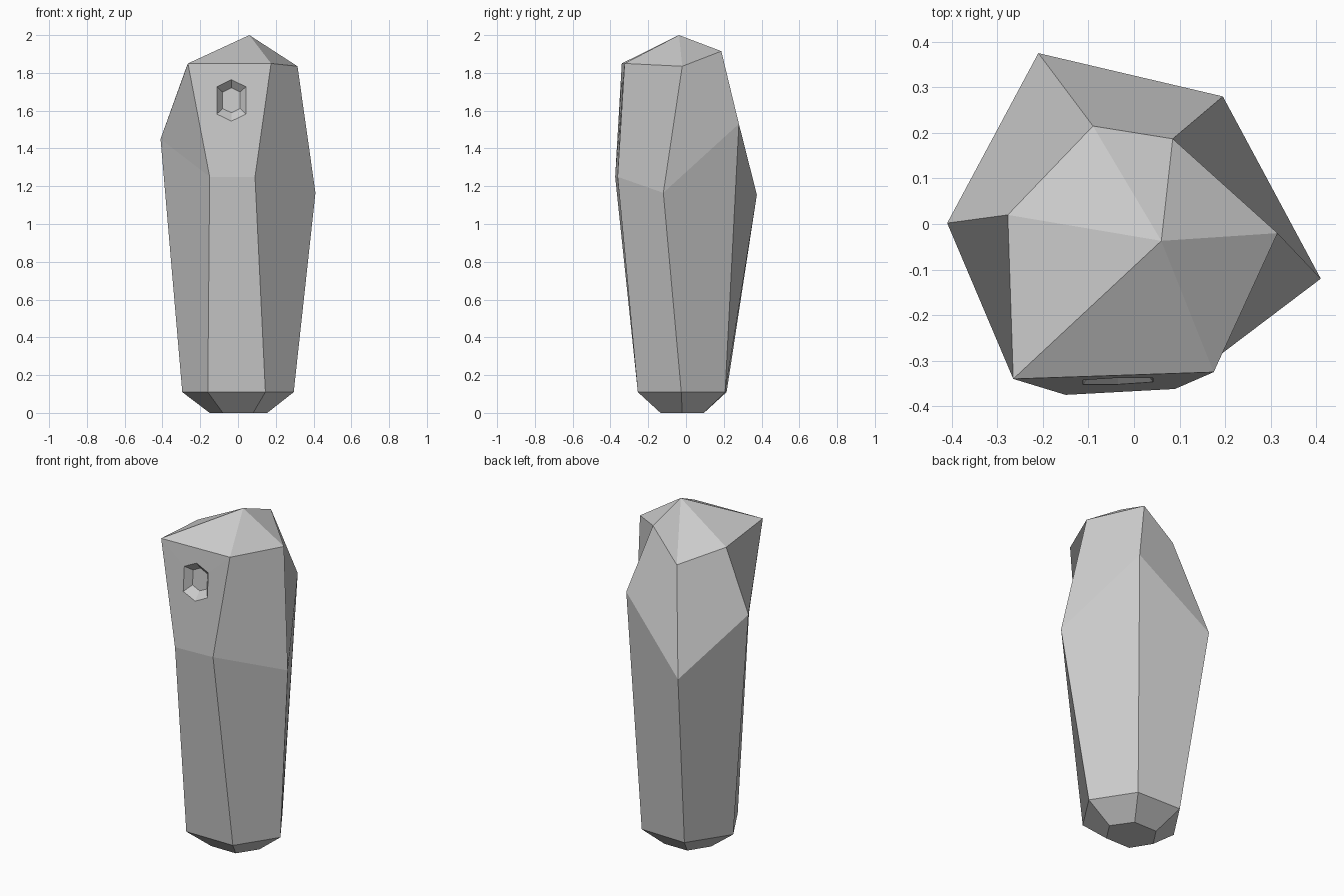
import bpy, bmesh

if "Cube" in bpy.data.objects:
    bpy.data.objects.remove(bpy.data.objects["Cube"])

def loft(name, rings, tip=None):
    """Stack equal-length rings into a closed solid, optionally ending in a tip."""
    bm = bmesh.new()
    vs = [[bm.verts.new(p) for p in ring] for ring in rings]
    n = len(rings[0])
    bm.faces.new(vs[0][::-1])
    for lo, hi in zip(vs, vs[1:]):
        for i in range(n):
            j = (i + 1) % n
            bm.faces.new((lo[i], lo[j], hi[j], hi[i]))
    if tip:
        t = bm.verts.new(tip)
        for i in range(n):
            bm.faces.new((vs[-1][i], vs[-1][(i + 1) % n], t))
    else:
        bm.faces.new(vs[-1])
    bmesh.ops.recalc_face_normals(bm, faces=bm.faces)
    me = bpy.data.meshes.new(name)
    bm.to_mesh(me)
    bm.free()
    ob = bpy.data.objects.new(name, me)
    bpy.context.collection.objects.link(ob)
    return ob

# Crystal body: irregular six-sided rings, counter-clockwise from front left
foot = [(-.08, -.135, 0), (.08, -.135, 0), (.155, -.02, 0),
        (.075, .095, 0), (-.075, .095, 0), (-.15, -.02, 0)]
base = [(-.16, -.255, .11), (.145, -.255, .11), (.295, -.025, .11),
        (.145, .207, .11), (-.14, .215, .11), (-.295, -.02, .11)]
waist = [(-.15, -.375, 1.25), (.09, -.362, 1.25), (.41, -.12, 1.165),
         (.195, .28, 1.53), (-.21, .375, 1.155), (-.41, .002, 1.45)]
shoulder = [(-.265, -.34, 1.85), (.175, -.325, 1.85), (.315, -.02, 1.835),
            (.085, .187, 1.915), (-.09, .215, 1.74), (-.277, .02, 1.82)]
crystal = loft("crystal", [foot, base, waist, shoulder], (.06, -.037, 2))

# Tapered hexagonal recess, sunk square to the leaning front facet
hexagon = [(0, .11), (.077, .072), (.077, -.073),
           (0, -.11), (-.077, -.073), (-.077, .072)]

def recess_ring(depth, size):
    return [(-.035 + x * size, -.345 + depth + .06 * z * size + .034 * x * size,
             1.655 + z * size) for x, z in hexagon]

cutter = loft("recess_cutter", [recess_ring(-.04, 1.4), recess_ring(.04, .6)])
cutter.hide_render = True

cut = crystal.modifiers.new("recess", 'BOOLEAN')
cut.operation = 'DIFFERENCE'
cut.solver = 'EXACT'
cut.object = cutter
bpy.context.view_layer.objects.active = crystal
crystal.select_set(True)
bpy.ops.object.modifier_apply(modifier=cut.name)
bpy.data.objects.remove(cutter)
